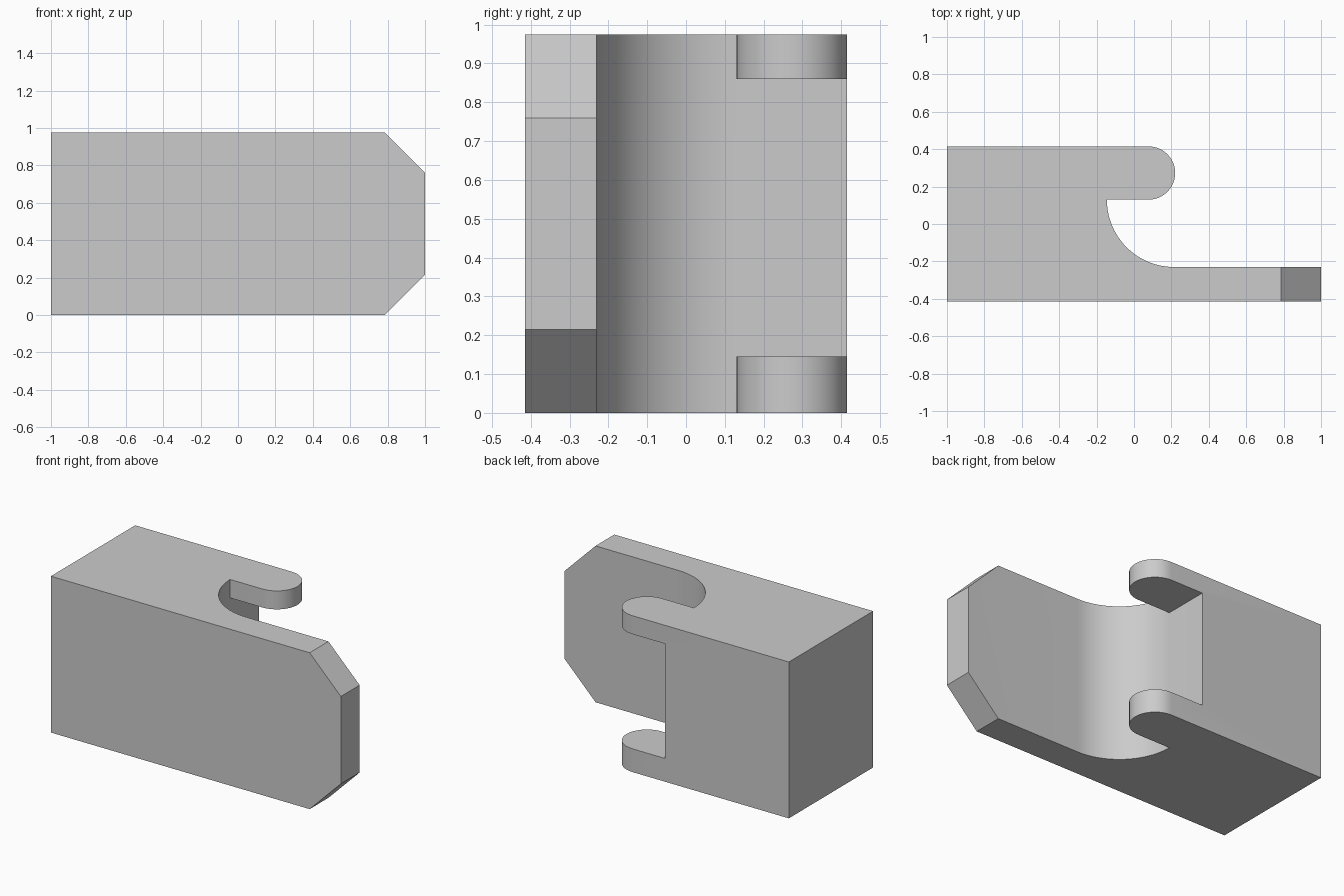
import bpy, bmesh
from math import pi, cos, sin, radians
from mathutils import Vector

if "Cube" in bpy.data.objects:
    bpy.data.objects.remove(bpy.data.objects["Cube"])

HEIGHT = 0.975
HALF_DEPTH = 0.415
ARM_BACK = -0.23      # back face of the thin arm
THROAT_X = -0.145     # wall at the mouth of the hook
HOOK_Y = 0.13         # underside of the hook
CHAMFER = 0.215

grey = bpy.data.materials.new("plain_grey")
grey.use_nodes = True
colour = (0.6, 0.6, 0.6, 1)
grey.diffuse_color = colour
grey.node_tree.nodes["Principled BSDF"].inputs["Base Color"].default_value = colour


def arc(cx, cy, r, start, end, steps):
    return [(cx + r * cos(start + (end - start) * i / steps),
             cy + r * sin(start + (end - start) * i / steps)) for i in range(steps + 1)]


def prism(outline, z0, z1):
    bm = bmesh.new()
    base = bm.faces.new([bm.verts.new((x, y, z0)) for x, y in outline])
    top = bmesh.ops.extrude_face_region(bm, geom=[base])["geom"]
    bmesh.ops.translate(bm, vec=(0, 0, z1 - z0),
                        verts=[v for v in top if isinstance(v, bmesh.types.BMVert)])
    bmesh.ops.recalc_face_normals(bm, faces=bm.faces)
    return bm


def add_object(name, bm):
    mesh = bpy.data.meshes.new(name)
    bm.to_mesh(mesh)
    bm.free()
    mesh.materials.append(grey)
    obj = bpy.data.objects.new(name, mesh)
    bpy.context.collection.objects.link(obj)
    return obj


# Plan outline: block, thin arm, concave throat, rounded hook
throat_r = HOOK_Y - ARM_BACK
tip_r = (HALF_DEPTH - HOOK_Y) / 2
outline = [(-1, -HALF_DEPTH), (1, -HALF_DEPTH), (1, ARM_BACK)]
outline += arc(THROAT_X + throat_r, HOOK_Y, throat_r, 1.5 * pi, pi, 24)
outline += arc(0.22 - tip_r, HOOK_Y + tip_r, tip_r, -pi / 2, pi / 2, 24)
outline += [(-1, HALF_DEPTH)]
bm = prism(outline, 0, HEIGHT)

# Chamfered upper and lower corners of the arm
for z, side in ((HEIGHT, 1), (0, -1)):
    cut = bmesh.ops.bisect_plane(bm, geom=bm.verts[:] + bm.edges[:] + bm.faces[:],
                                 plane_co=Vector((1 - CHAMFER, 0, z)),
                                 plane_no=Vector((1, 0, side)), clear_outer=True)
    rim = [e for e in cut["geom_cut"] if isinstance(e, bmesh.types.BMEdge)]
    bmesh.ops.holes_fill(bm, edges=[e for e in bm.edges if e.is_boundary] or rim, sides=0)
bmesh.ops.recalc_face_normals(bm, faces=bm.faces)
body = add_object("hooked_block", bm)

# Slot that leaves one hook at the top and one at the bottom
slot = add_object("slot_cutter", prism(
    [(THROAT_X, HOOK_Y), (0.5, HOOK_Y), (0.5, 0.6), (THROAT_X, 0.6)], 0.145, 0.86))
slot.hide_render = True
mod = body.modifiers.new("slot", 'BOOLEAN')
mod.operation = 'DIFFERENCE'
mod.solver = 'EXACT'
mod.object = slot
bpy.ops.object.select_all(action='DESELECT')
bpy.context.view_layer.objects.active = body
body.select_set(True)
bpy.ops.object.modifier_apply(modifier=mod.name)
bpy.data.objects.remove(slot)
bpy.ops.object.shade_smooth_by_angle(angle=radians(30))
